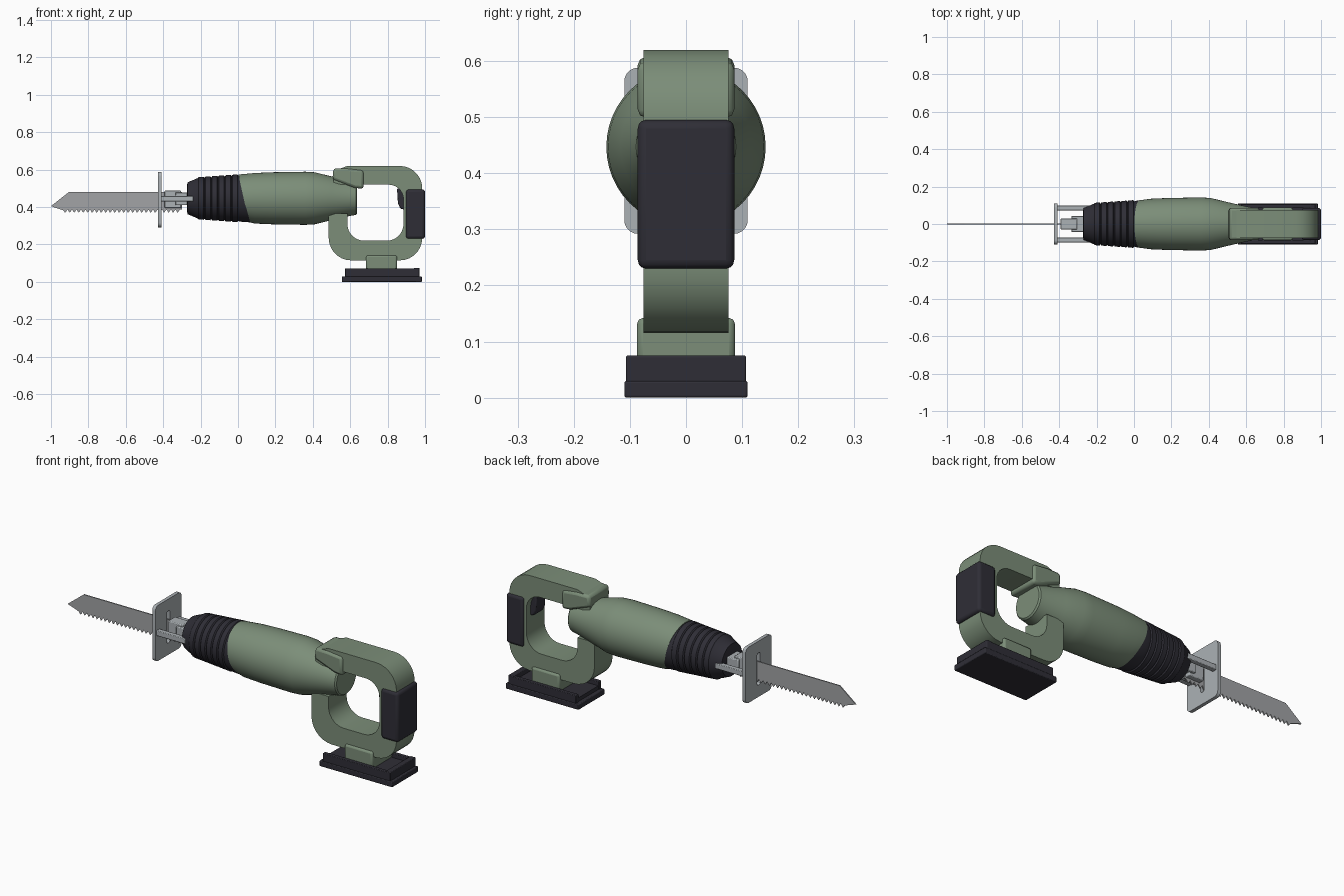
import bpy, bmesh, math
from mathutils import Vector

if "Cube" in bpy.data.objects:
    bpy.data.objects.remove(bpy.data.objects["Cube"])


def material(name, rgb):
    m = bpy.data.materials.new(name)
    m.diffuse_color = (*rgb, 1)
    m.use_nodes = True
    m.node_tree.nodes["Principled BSDF"].inputs["Base Color"].default_value = m.diffuse_color
    return m


GREEN = material("sage green", (0.20, 0.27, 0.19))
DARK = material("charcoal rubber", (0.028, 0.027, 0.037))
METAL = material("light steel", (0.41, 0.44, 0.46))
BLADE = material("blade steel", (0.36, 0.37, 0.38))
AXIS_Z = 0.447


def finish(name, bm, mat, bevel=0.0, segments=2):
    bmesh.ops.recalc_face_normals(bm, faces=bm.faces)
    me = bpy.data.meshes.new(name)
    bm.to_mesh(me)
    bm.free()
    ob = bpy.data.objects.new(name, me)
    bpy.context.collection.objects.link(ob)
    me.materials.append(mat)
    if bevel:
        b = ob.modifiers.new("rounded edges", 'BEVEL')
        b.width, b.segments = bevel, segments
        b.limit_method = 'ANGLE'
        b.angle_limit = math.radians(40)
    bpy.ops.object.select_all(action='DESELECT')
    ob.select_set(True)
    bpy.context.view_layer.objects.active = ob
    bpy.ops.object.shade_smooth_by_angle(angle=math.radians(30))
    return ob


def box(name, x, y, z, mat, bevel=0.0, segments=2):
    bm = bmesh.new()
    bmesh.ops.create_cube(bm, size=1)
    for v in bm.verts:
        for i, (a, b) in enumerate((x, y, z)):
            v.co[i] = a if v.co[i] < 0 else b
    return finish(name, bm, mat, bevel, segments)


def extrude(name, pts, half, mat, bevel=0.0, axis='y'):
    """Extrude a flat outline symmetrically along y (xz points)."""
    bm = bmesh.new()
    face = bm.faces.new([bm.verts.new((x, -half, z)) for x, z in pts])
    new = bmesh.ops.extrude_face_region(bm, geom=[face])["geom"]
    for v in new:
        if isinstance(v, bmesh.types.BMVert):
            v.co.y = half
    return finish(name, bm, mat, bevel)


def lathe(name, profile, mat, shear=0.0, n=48):
    """Revolve (x, radius) points around the tool axis; shear slants the first ring."""
    bm = bmesh.new()
    rings = []
    for k, (x, r) in enumerate(profile):
        ring = []
        for i in range(n):
            a = 2 * math.pi * i / n
            dx = -shear * r * math.sin(a) if k == 0 else 0
            ring.append(bm.verts.new((x + dx, r * math.cos(a), AXIS_Z + r * math.sin(a))))
        rings.append(ring)
    for p, q in zip(rings, rings[1:]):
        for i in range(n):
            j = (i + 1) % n
            bm.faces.new((p[i], p[j], q[j], q[i]))
    bm.faces.new(rings[0])
    bm.faces.new(rings[-1])
    return finish(name, bm, mat)


def arc(cx, cz, r, a0, a1, n=7):
    return [(cx + r * math.cos(math.radians(a0 + (a1 - a0) * i / n)),
             cz + r * math.sin(math.radians(a0 + (a1 - a0) * i / n))) for i in range(n + 1)]


# Motor housing and ribbed front boot
lathe("motor_housing", [(0.03, 0.127), (0.09, 0.135), (0.18, 0.139), (0.36, 0.142),
                        (0.41, 0.139), (0.50, 0.117), (0.60, 0.094), (0.63, 0.089),
                        (0.637, 0.082)], GREEN, shear=0.22)
boot = [(-0.272, 0.072), (-0.27, 0.085), (-0.215, 0.108)]
for i in range(6):
    x, r = -0.21 + 0.036 * i, 0.113 + 0.0025 * i
    boot += [(x, r), (x + 0.026, r + 0.002), (x + 0.031, r - 0.004)]
boot += [(0.02, 0.126), (0.07, 0.129)]
lathe("front_boot", boot, DARK)

# Open loop handle
outer = ([(0.485, 0.365)] + arc(0.605, 0.235, 0.12, 180, 270)
         + arc(0.865, 0.235, 0.12, 270, 360) + arc(0.865, 0.50, 0.12, 0, 90)
         + [(0.585, 0.62), (0.53, 0.60), (0.51, 0.575)])
inner = ([(0.51, 0.52)] + arc(0.805, 0.44, 0.08, 90, 0)
         + arc(0.795, 0.31, 0.09, 0, -90) + arc(0.675, 0.31, 0.09, 270, 180)
         + [(0.585, 0.365)])
extrude("loop_handle", outer + inner, 0.076, GREEN)
extrude("handle_collar", [(0.505, 0.548), (0.51, 0.607), (0.585, 0.607), (0.672, 0.597),
                          (0.672, 0.498), (0.625, 0.502)], 0.086, GREEN, 0.014)

# Rear grip pad and trigger
box("rear_grip_pad", (0.897, 1.0), (-0.086, 0.086), (0.23, 0.495), DARK, 0.015, 3)
extrude("trigger", [(0.85, 0.50), (0.89, 0.50), (0.895, 0.385), (0.868, 0.392),
                    (0.855, 0.42)], 0.04, DARK, 0.006)

# Battery foot and slide-in battery with side rails
box("battery_foot", (0.685, 0.85), (-0.087, 0.087), (0.05, 0.142), GREEN, 0.01)
box("battery_base", (0.555, 0.983), (-0.11, 0.11), (0.0, 0.03), DARK, 0.004)
box("battery_floor", (0.575, 0.965), (-0.10, 0.10), (0.028, 0.05), DARK)
for side, s in (("left", 1), ("right", -1)):
    y = sorted((s * 0.085, s * 0.107))
    box("battery_rail_" + side, (0.572, 0.968), y, (0.028, 0.072), DARK, 0.003)
box("battery_end_wall", (0.94, 0.97), (-0.107, 0.107), (0.028, 0.075), DARK, 0.003)

# Blade with a toothed lower edge
blade = [(-1.0, 0.405), (-0.905, 0.48), (-0.30, 0.48), (-0.30, 0.388)]
teeth, start, end = 26, -0.31, -0.935
step = (end - start) / teeth
for i in range(teeth):
    x = start + i * step
    blade += [(x, 0.387), (x + step * 0.55, 0.369)]
blade += [(end, 0.383)]
extrude("saw_blade", blade, 0.003, BLADE)

# Blade clamp
box("clamp_front", (-0.392, -0.305), (-0.03, 0.03), (0.395, 0.488), METAL, 0.004)
box("clamp_rear", (-0.335, -0.26), (-0.043, 0.043), (0.41, 0.478), METAL, 0.004)

# Guide shoe: rounded plate with a blade slot
bm = bmesh.new()


def plate_loop(hy, hz, r):
    pts = []
    for cy, cz, a in ((1, 1, 0), (-1, 1, 90), (-1, -1, 180), (1, -1, 270)):
        pts += arc(cy * (hy - r), 0.44 + cz * (hz - r), r, a, a + 90, 5)
    return pts


loops = [[bm.verts.new((x, y, z)) for y, z in plate_loop(*size)]
         for x, size in ((-0.427, (0.11, 0.148, 0.024)), (-0.409, (0.11, 0.148, 0.024)),
                         (-0.409, (0.012, 0.085, 0.008)), (-0.427, (0.012, 0.085, 0.008)))]
for k in range(4):
    p, q = loops[k], loops[(k + 1) % 4]
    for i in range(len(p)):
        j = (i + 1) % len(p)
        bm.faces.new((p[i], p[j], q[j], q[i]))
finish("guide_shoe", bm, METAL)

# Shoe support arms
for side, s in (("left", 1), ("right", -1)):
    y = sorted((s * 0.073, s * 0.099))
    box("shoe_arm_" + side, (-0.415, -0.24), y, (0.43, 0.458), METAL, 0.003)
